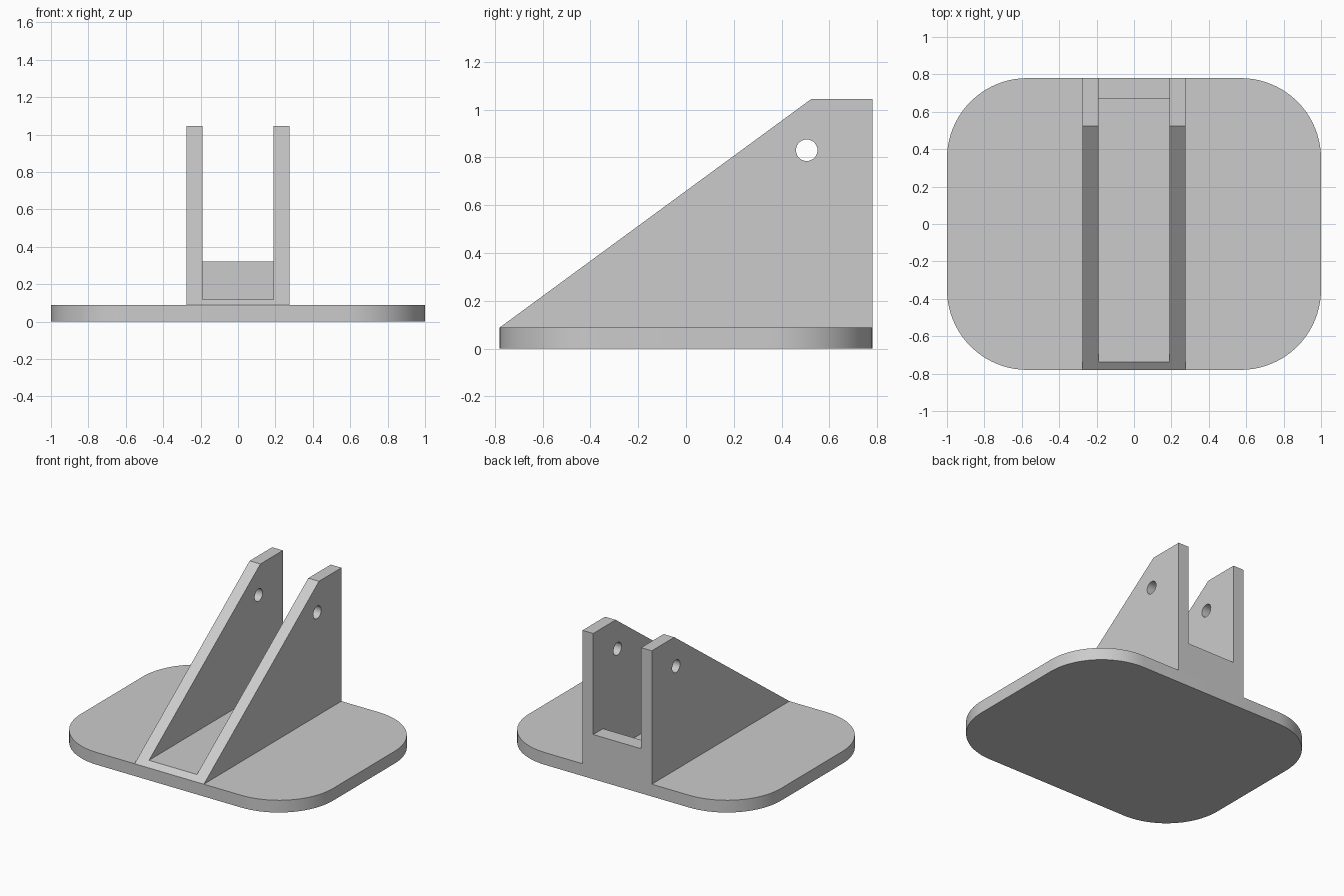
import bpy
import bmesh
from math import cos, sin, radians
from mathutils import Vector

if "Cube" in bpy.data.objects:
    bpy.data.objects.remove(bpy.data.objects["Cube"], do_unlink=True)

GREY = (0.6, 0.6, 0.6, 1)
grey = bpy.data.materials.new("light grey")
grey.use_nodes = True
grey.diffuse_color = GREY
grey.node_tree.nodes["Principled BSDF"].inputs["Base Color"].default_value = GREY


def prism(name, points, depth):
    """Extrude a closed outline of 3D points along a depth vector."""
    bm = bmesh.new()
    face = bm.faces.new([bm.verts.new(p) for p in points])
    out = bmesh.ops.extrude_face_region(bm, geom=[face])
    moved = [v for v in out["geom"] if isinstance(v, bmesh.types.BMVert)]
    bmesh.ops.translate(bm, verts=moved, vec=Vector(depth))
    bmesh.ops.recalc_face_normals(bm, faces=bm.faces)
    mesh = bpy.data.meshes.new(name)
    bm.to_mesh(mesh)
    bm.free()
    mesh.materials.append(grey)
    obj = bpy.data.objects.new(name, mesh)
    bpy.context.collection.objects.link(obj)
    return obj


def activate(obj):
    bpy.ops.object.select_all(action="DESELECT")
    obj.select_set(True)
    bpy.context.view_layer.objects.active = obj


def cut(target, cutter):
    """Subtract the cutter from the target, then discard it."""
    cutter.hide_render = True
    mod = target.modifiers.new("cut", "BOOLEAN")
    mod.operation = "DIFFERENCE"
    mod.solver = "EXACT"
    mod.object = cutter
    activate(target)
    bpy.ops.object.modifier_apply(modifier=mod.name)
    bpy.data.objects.remove(cutter, do_unlink=True)


def arc(cx, cy, r, start, end, steps):
    angles = [radians(start + (end - start) * i / steps) for i in range(steps + 1)]
    return [(cx + r * cos(a), cy + r * sin(a)) for a in angles]


HALF_W, HALF_D, THICK, CORNER = 1.0, 0.78, 0.088, 0.43
OUTER, INNER = 0.275, 0.19

# Base plate with rounded corners
outline = []
for i, (sx, sy) in enumerate([(1, 1), (-1, 1), (-1, -1), (1, -1)]):
    outline += arc(sx * (HALF_W - CORNER), sy * (HALF_D - CORNER), CORNER,
                   90 * i, 90 * i + 90, 20)
base = prism("base_plate", [(x, y, 0) for x, y in outline], (0, 0, THICK))

# Sloped bracket block, seen from the side
side = [(-HALF_D, THICK), (HALF_D, THICK), (HALF_D, 1.045), (0.525, 1.045)]
bracket = prism("twin_wall_bracket", [(-OUTER, y, z) for y, z in side],
                (2 * OUTER, 0, 0))

# Channel between the walls, leaving a thin floor and a low back wall
channel = [(-1, 0.119), (0.67, 0.119), (0.67, 0.32), (1, 0.32), (1, 2), (-1, 2)]
cut(bracket, prism("channel_cutter", [(-INNER, y, z) for y, z in channel],
                   (2 * INNER, 0, 0)))

# Pin hole through both walls
hole = arc(0.505, 0.83, 0.045, 0, 360, 40)[:-1]
cut(bracket, prism("pin_hole_cutter", [(-0.5, y, z) for y, z in hole], (1, 0, 0)))

# Smooth the rounded surfaces, keep the edges sharp
for obj in (base, bracket):
    activate(obj)
    bpy.ops.object.shade_smooth_by_angle(angle=radians(30))
